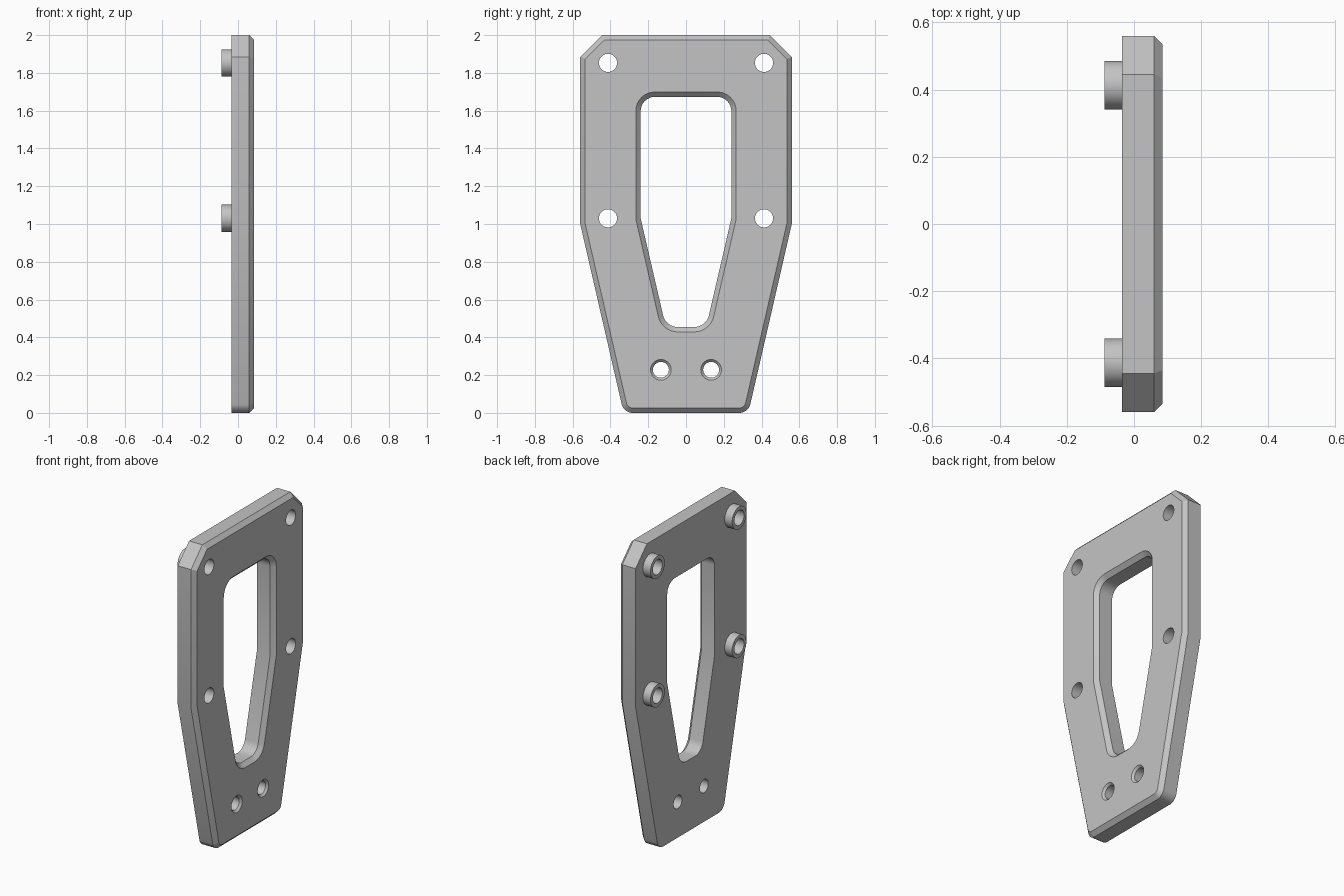
import bpy, bmesh, math
from mathutils import Vector

cube = bpy.data.objects.get("Cube")
if cube:
    bpy.data.objects.remove(cube, do_unlink=True)

GREY = (0.55, 0.55, 0.55, 1.0)
grey = bpy.data.materials.new("light grey")
grey.use_nodes = True
grey.diffuse_color = GREY
grey.node_tree.nodes["Principled BSDF"].inputs["Base Color"].default_value = GREY

BACK, FACE, CHAMFER = -0.035, 0.085, 0.026


def circle(center, radius, steps=40):
    y, z = center
    angles = [2 * math.pi * i / steps for i in range(steps)]
    return [Vector((y + radius * math.cos(a), z + radius * math.sin(a))) for a in angles]


def outline(half, grow=0.0, steps=8):
    """Mirrored polygon from (y, z, corner radius) points, listed bottom to top."""
    pts = half + [(-y, z, r) for y, z, r in reversed(half)]
    n = len(pts)
    pos = [Vector((y, z)) for y, z, r in pts]
    moved, result = [], []
    for i in range(n):
        a = (pos[i] - pos[i - 1]).normalized()
        b = (pos[(i + 1) % n] - pos[i]).normalized()
        na, nb = Vector((a.y, -a.x)), Vector((b.y, -b.x))
        moved.append(pos[i] + (na + nb) * grow / (1 + na.dot(nb)))
    for i in range(n):
        radius = pts[i][2]
        if not radius:
            result.append(moved[i])
            continue
        radius += grow
        p = moved[i]
        a = (p - moved[i - 1]).normalized()
        b = (moved[(i + 1) % n] - p).normalized()
        turn = a.angle(b)
        start = p - a * radius * math.tan(turn / 2)
        center = start + Vector((-a.y, a.x)) * radius
        for k in range(steps + 1):
            t = turn * k / steps
            result.append(center + radius * (Vector((a.y, -a.x)) * math.cos(t) + a * math.sin(t)))
    return result


def loft(bm, rings, tube=False):
    """Bridge (x, outline) rings; cap the ends, or join last to first for a tube."""
    loops = [[bm.verts.new((x, p.x, p.y)) for p in pts] for x, pts in rings]
    pairs = list(zip(loops, loops[1:]))
    if tube:
        pairs.append((loops[-1], loops[0]))
    else:
        bm.faces.new(loops[0])
        bm.faces.new(loops[-1])
    for low, high in pairs:
        for i in range(len(low)):
            j = (i + 1) % len(low)
            bm.faces.new((low[i], low[j], high[j], high[i]))


def make_object(name, bm):
    bmesh.ops.recalc_face_normals(bm, faces=bm.faces)
    mesh = bpy.data.meshes.new(name)
    bm.to_mesh(mesh)
    bm.free()
    mesh.materials.append(grey)
    obj = bpy.data.objects.new(name, mesh)
    bpy.context.scene.collection.objects.link(obj)
    return obj


# Plate body with a chamfer around one face
plate_half = [(0.33, 0, 0.06), (0.56, 1.0, 0), (0.56, 1.885, 0), (0.445, 2.0, 0)]
bm = bmesh.new()
loft(bm, [(BACK, outline(plate_half)),
          (FACE - CHAMFER, outline(plate_half)),
          (FACE, outline(plate_half, -CHAMFER))])
plate = make_object("plate", bm)

# Cutter: central opening, screw holes and spacer holes
opening_half = [(0.107, 0.455, 0.078), (0.24, 1.03, 0), (0.24, 1.673, 0.075)]
spacer_spots = [(y, z) for y in (-0.413, 0.413) for z in (1.03, 1.853)]
over = 0.02
bm = bmesh.new()
loft(bm, [(BACK - over, outline(opening_half)),
          (FACE - CHAMFER, outline(opening_half)),
          (FACE, outline(opening_half, CHAMFER)),
          (FACE + over, outline(opening_half, CHAMFER))])
for y in (-0.133, 0.133):
    spot = (y, 0.228)
    loft(bm, [(BACK - over, circle(spot, 0.042)),
              (FACE - 0.013, circle(spot, 0.042)),
              (FACE, circle(spot, 0.055)),
              (FACE + over, circle(spot, 0.055))])
for spot in spacer_spots:
    loft(bm, [(BACK - over, circle(spot, 0.048)), (FACE + over, circle(spot, 0.048))])
cutter = make_object("cutter", bm)
cutter.hide_render = True

cut = plate.modifiers.new("openings", "BOOLEAN")
cut.operation = "DIFFERENCE"
cut.solver = "EXACT"
cut.object = cutter
graph = bpy.context.evaluated_depsgraph_get()
solid = bpy.data.meshes.new_from_object(plate.evaluated_get(graph))
plate.modifiers.clear()
plate.data = solid
bpy.data.objects.remove(cutter, do_unlink=True)

# Ring spacers on the back
parts = [plate]
for (y, z) in spacer_spots:
    bm = bmesh.new()
    outer, inner = circle((y, z), 0.072), circle((y, z), 0.048)
    loft(bm, [(BACK, outer), (-0.088, outer), (-0.088, inner), (BACK, inner)], tube=True)
    name = ("upper" if z > 1.5 else "lower") + ("_rear" if y > 0 else "_front") + "_spacer"
    parts.append(make_object(name, bm))

# Smooth round walls, crisp edges
bpy.ops.object.select_all(action="DESELECT")
for obj in parts:
    obj.select_set(True)
bpy.context.view_layer.objects.active = plate
bpy.ops.object.shade_smooth_by_angle(angle=math.radians(25))
